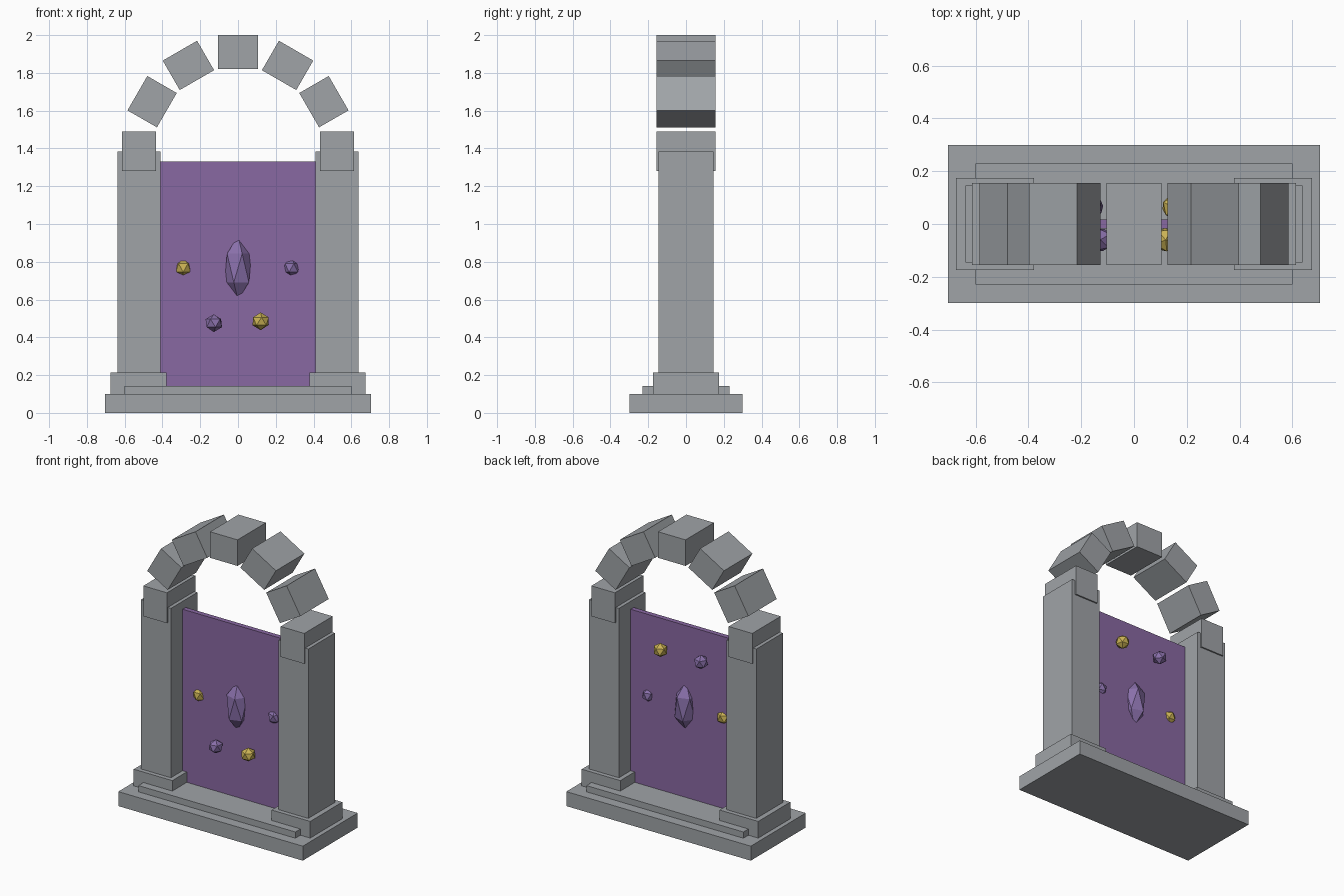
import bpy
from math import sin, cos, radians

cube = bpy.data.objects.get("Cube")
if cube:
    bpy.data.objects.remove(cube, do_unlink=True)


def material(name, rgb):
    m = bpy.data.materials.new(name)
    m.use_nodes = True
    colour = (*rgb, 1.0)
    m.diffuse_color = colour
    m.node_tree.nodes["Principled BSDF"].inputs["Base Color"].default_value = colour
    return m


stone = material("grey stone", (0.35, 0.37, 0.39))
veil = material("purple veil", (0.25, 0.14, 0.36))
violet = material("violet crystal", (0.25, 0.16, 0.40))
gold = material("gold crystal", (0.60, 0.45, 0.09))


def finish(name, mat, scale):
    ob = bpy.context.object
    ob.name = name
    ob.scale = scale
    ob.data.materials.append(mat)
    bpy.ops.object.transform_apply(location=False, rotation=False, scale=True)
    return ob


def block(name, mat, centre, size, tilt=0.0):
    bpy.ops.mesh.primitive_cube_add(size=1, location=centre, rotation=(0, tilt, 0))
    return finish(name, mat, size)


def gem(name, mat, centre, radius, height, turn=0.0):
    bpy.ops.mesh.primitive_ico_sphere_add(subdivisions=1, radius=1, location=centre,
                                          rotation=(0, 0, radians(turn)))
    return finish(name, mat, (radius, radius, height))


# Stepped plinth
block("plinth", stone, (0, 0, 0.05), (1.41, 0.6, 0.1))
block("step", stone, (0, 0, 0.115), (1.2, 0.46, 0.056))

# Pillars and their footings
for side, s in (("left", 1), ("right", -1)):
    block(side + "_footing", stone, (s * 0.527, 0, 0.155), (0.295, 0.35, 0.12))
    block(side + "_pillar", stone, (s * 0.525, 0, 0.79), (0.228, 0.29, 1.19))

# Floating arch stones on a half circle
RADIUS, SPRING = 0.525, 1.385
for i in range(7):
    a = radians(-90 + 30 * i)
    block(f"arch_stone_{i + 1}", stone,
          (RADIUS * sin(a), 0, SPRING + RADIUS * cos(a)), (0.21, 0.31, 0.18), a)

# Veil between the pillars
block("veil", veil, (0, 0, 0.725), (0.84, 0.034, 1.21))

# Central crystal and the tilted ring of small gems
gem("centre_crystal", violet, (0, 0, 0.767), 0.08, 0.17)
gem("right_gem", gold, (-0.29, 0, 0.768), 0.047, 0.05, 18)
gem("left_gem", violet, (0.283, 0, 0.768), 0.047, 0.05)
gem("front_right_gem", violet, (-0.128, -0.06, 0.475), 0.049, 0.047, 30)
gem("front_left_gem", gold, (0.12, -0.06, 0.485), 0.049, 0.047, 60)
gem("back_left_gem", gold, (0.15, 0.065, 1.137), 0.048, 0.048, 12)
gem("back_right_gem", violet, (-0.16, 0.065, 1.137), 0.048, 0.048, 40)
